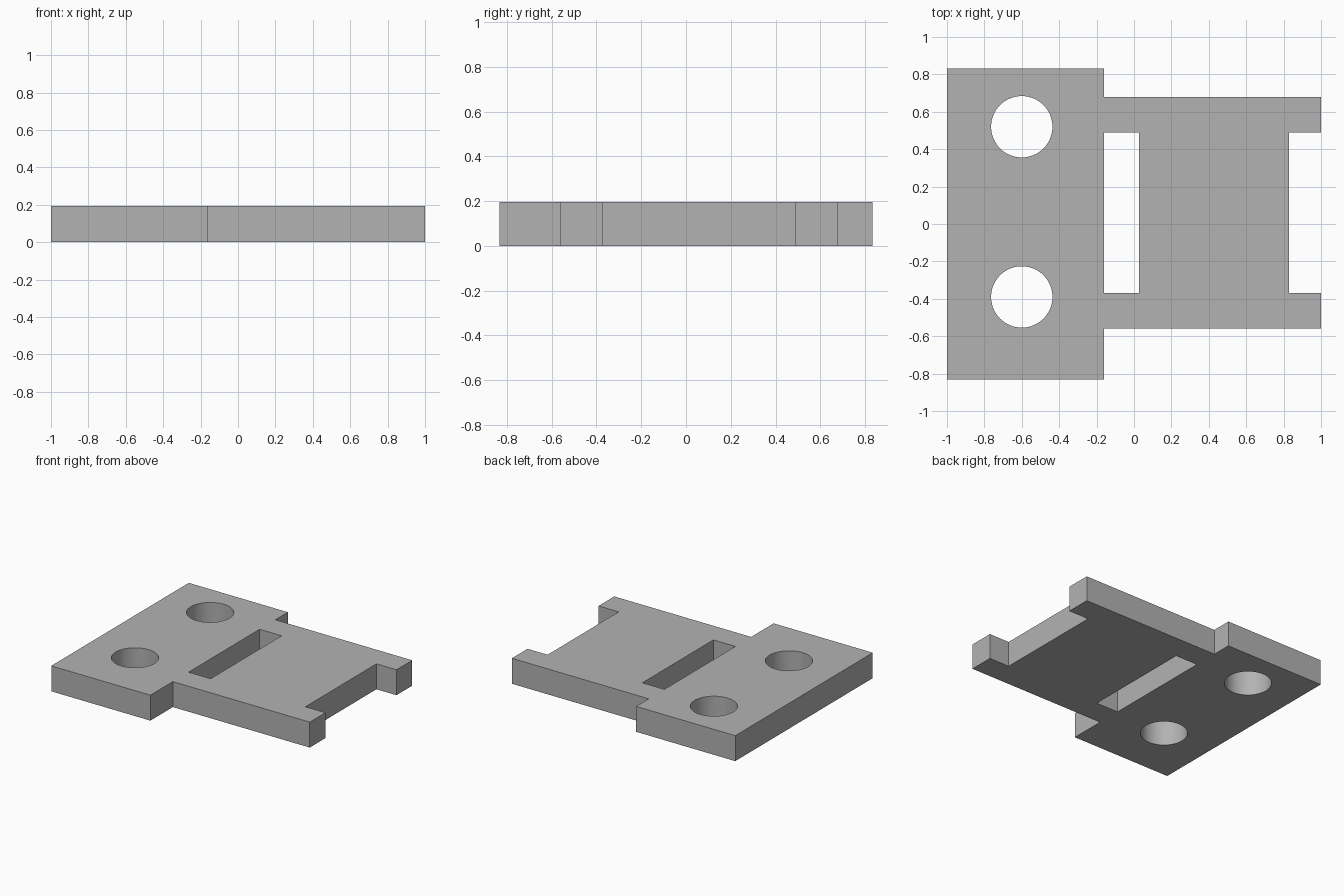
import bpy
import bmesh
from mathutils import Matrix

cube = bpy.data.objects.get("Cube")
if cube:
    bpy.data.objects.remove(cube, do_unlink=True)

THICK = 0.195
WING_Y = 0.06          # centre line of the narrow part
HOLE_X, HOLE_R = -0.6, 0.164
INNER_X = -0.16        # edge between wide and narrow parts

grey = bpy.data.materials.new("plain grey")
grey.use_nodes = True
colour = (0.45, 0.45, 0.45, 1)
grey.diffuse_color = colour
grey.node_tree.nodes["Principled BSDF"].inputs["Base Color"].default_value = colour


def make_object(name, bm):
    bmesh.ops.recalc_face_normals(bm, faces=bm.faces)
    mesh = bpy.data.meshes.new(name)
    bm.to_mesh(mesh)
    bm.free()
    mesh.materials.append(grey)
    obj = bpy.data.objects.new(name, mesh)
    bpy.context.collection.objects.link(obj)
    return obj


def prism(name, outline, z0, z1):
    bm = bmesh.new()
    face = bm.faces.new([bm.verts.new((x, y, z0)) for x, y in outline])
    grown = bmesh.ops.extrude_face_region(bm, geom=[face])["geom"]
    top = [v for v in grown if isinstance(v, bmesh.types.BMVert)]
    bmesh.ops.translate(bm, verts=top, vec=(0, 0, z1 - z0))
    return make_object(name, bm)


def cylinder(name, x, y, radius):
    bm = bmesh.new()
    bmesh.ops.create_cone(bm, cap_ends=True, segments=64, radius1=radius,
                          radius2=radius, depth=1,
                          matrix=Matrix.Translation((x, y, 0)))
    return make_object(name, bm)


# Stepped plate with a notch between two end prongs
outer, inner = 0.62, 0.43
lo, hi = WING_Y - outer, WING_Y + outer
slot_lo, slot_hi = WING_Y - inner, WING_Y + inner
plate = prism("bracket_plate", [
    (-1, -0.832), (INNER_X, -0.832), (INNER_X, lo), (1, lo),
    (1, slot_lo), (0.83, slot_lo), (0.83, slot_hi), (1, slot_hi),
    (1, hi), (INNER_X, hi), (INNER_X, 0.832), (-1, 0.832)], 0, THICK)

# Slot and two round holes
cutters = [prism("slot_cutter", [
    (INNER_X, slot_lo), (0.027, slot_lo),
    (0.027, slot_hi), (INNER_X, slot_hi)], -0.5, 0.5)]
for side in (-1, 1):
    cutters.append(cylinder("hole_cutter", HOLE_X, 0.065 + side * 0.455, HOLE_R))

bpy.context.view_layer.objects.active = plate
plate.select_set(True)
for cutter in cutters:
    mod = plate.modifiers.new("cut", "BOOLEAN")
    mod.operation = "DIFFERENCE"
    mod.solver = "EXACT"
    mod.object = cutter
    bpy.ops.object.modifier_apply(modifier=mod.name)
    bpy.data.objects.remove(cutter, do_unlink=True)

# Smooth hole walls, sharp plate edges
bpy.ops.object.select_all(action="DESELECT")
plate.select_set(True)
bpy.ops.object.shade_smooth_by_angle()
